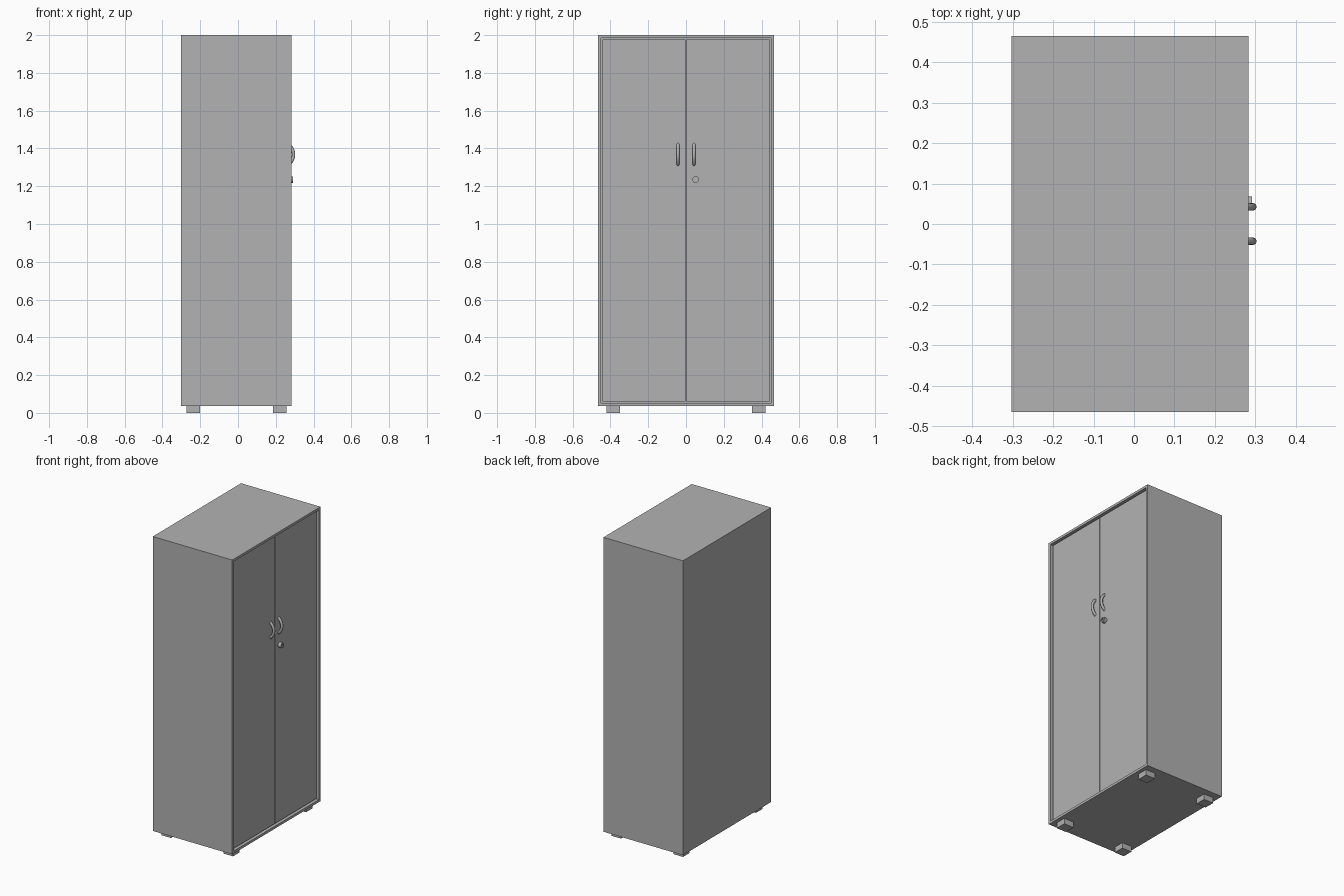
import bpy, bmesh, math
from mathutils import Matrix, Vector

if "Cube" in bpy.data.objects:
    bpy.data.objects.remove(bpy.data.objects["Cube"])

grey = bpy.data.materials.new("cabinet grey")
grey.diffuse_color = (0.448, 0.448, 0.448, 1)
grey.use_nodes = True
grey.node_tree.nodes["Principled BSDF"].inputs["Base Color"].default_value = grey.diffuse_color


def finish(name, bm):
    bmesh.ops.recalc_face_normals(bm, faces=bm.faces)
    me = bpy.data.meshes.new(name)
    bm.to_mesh(me)
    bm.free()
    me.materials.append(grey)
    ob = bpy.data.objects.new(name, me)
    bpy.context.collection.objects.link(ob)
    return ob


def add_box(bm, x0, x1, y0, y1, z0, z1):
    m = Matrix.Translation(((x0 + x1) / 2, (y0 + y1) / 2, (z0 + z1) / 2))
    m = m @ Matrix.Diagonal((x1 - x0, y1 - y0, z1 - z0, 1))
    bmesh.ops.create_cube(bm, size=1, matrix=m)


def box(name, *dims):
    bm = bmesh.new()
    add_box(bm, *dims)
    return finish(name, bm)


def smooth(ob):
    bpy.ops.object.select_all(action='DESELECT')
    ob.select_set(True)
    bpy.context.view_layer.objects.active = ob
    bpy.ops.object.shade_smooth_by_angle(angle=math.radians(35))


BACK, FRONT, HALF_W = -0.303, 0.283, 0.465
BOTTOM, TOP, WALL = 0.037, 2.0, 0.023
DOOR_X = 0.271

# Carcass: one hollow shell, open at the +x side where the doors sit
bm = bmesh.new()
add_box(bm, BACK, FRONT, -HALF_W, HALF_W, BOTTOM, TOP)
bm.normal_update()
face = max(bm.faces, key=lambda f: f.calc_center_median().x)
bmesh.ops.inset_region(bm, faces=[face], thickness=WALL)
ext = bmesh.ops.extrude_discrete_faces(bm, faces=[face])
bmesh.ops.translate(bm, verts=ext["faces"][0].verts,
                    vec=(BACK + WALL - FRONT, 0, 0))
finish("carcass", bm)

# Doors, handles and feet on both sides
R, r, HANDLE_X, HANDLE_Z = 0.0635, 0.009, 0.2305, 1.368
for side, s in (("left", -1), ("right", 1)):
    y0, y1 = sorted((s * 0.003, s * (HALF_W - WALL - 0.001)))
    box(side + "_door", DOOR_X - 0.02, DOOR_X, y0, y1,
        BOTTOM + WALL + 0.001, TOP - WALL - 0.001)

    # Bow handle: round section swept along an arc
    bm = bmesh.new()
    rings = []
    for i in range(25):
        a = math.radians(-56 + 112 * i / 24)
        ring = []
        for j in range(16):
            t = 2 * math.pi * j / 16
            d = R + r * math.cos(t)
            ring.append(bm.verts.new((HANDLE_X + d * math.cos(a),
                                      s * 0.0425 + r * math.sin(t),
                                      HANDLE_Z + d * math.sin(a))))
        rings.append(ring)
    for p, q in zip(rings, rings[1:]):
        for j in range(16):
            k = (j + 1) % 16
            bm.faces.new((p[j], p[k], q[k], q[j]))
    bm.faces.new(rings[0])
    bm.faces.new(rings[-1])
    smooth(finish(side + "_handle", bm))

    for end, x in (("back", -0.272), ("front", 0.186)):
        y0, y1 = sorted((s * 0.349, s * 0.42))
        box(f"{end}_{side}_foot", x, x + 0.071, y0, y1, 0, BOTTOM)

# Lock: round barrel with a recessed centre
bm = bmesh.new()
LOCK = Vector((DOOR_X + 0.01, 0.051, 1.235))
bmesh.ops.create_cone(bm, cap_ends=True, segments=32, radius1=0.0175,
                      radius2=0.0175, depth=0.022,
                      matrix=Matrix.Translation(LOCK) @ Matrix.Rotation(math.pi / 2, 4, 'Y'))
bm.normal_update()
cap = max(bm.faces, key=lambda f: f.calc_center_median().x)
bmesh.ops.inset_region(bm, faces=[cap], thickness=0.008)
ext = bmesh.ops.extrude_discrete_faces(bm, faces=[cap])
bmesh.ops.translate(bm, verts=ext["faces"][0].verts, vec=(-0.006, 0, 0))
smooth(finish("lock", bm))

# Key slot bar inside the lock
box("key_slot", 0.284, 0.289, LOCK.y - 0.002, LOCK.y + 0.002, LOCK.z - 0.007, LOCK.z + 0.007)
